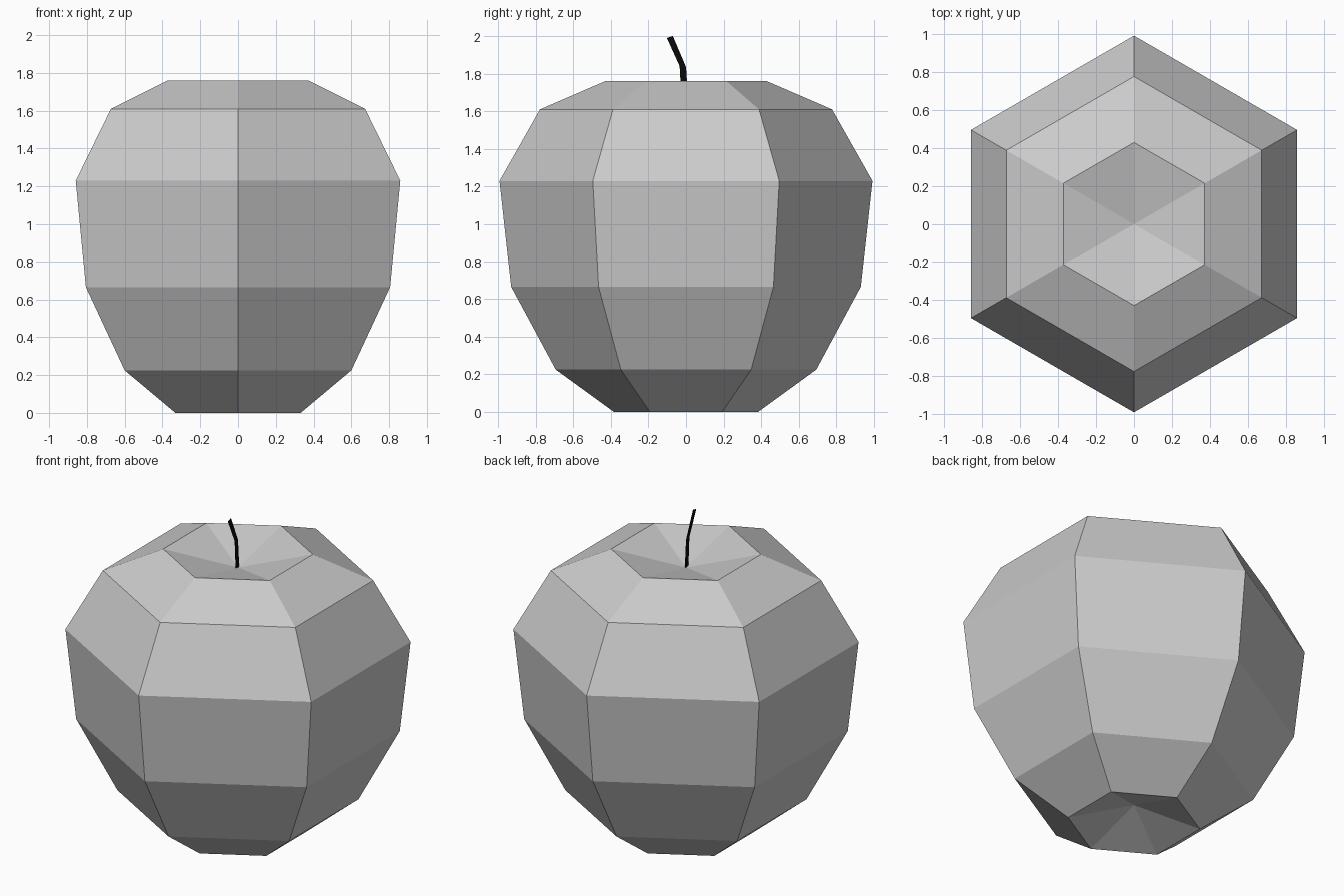
import bpy, bmesh
from math import sin, cos, pi

if "Cube" in bpy.data.objects:
    bpy.data.objects.remove(bpy.data.objects["Cube"])

SIDES = 6


def finish(name, bm):
    mesh = bpy.data.meshes.new(name)
    bm.to_mesh(mesh)
    bm.free()
    obj = bpy.data.objects.new(name, mesh)
    bpy.context.collection.objects.link(obj)
    return obj


# Apple body: six-sided turned profile (radius, height) with a pit at each end
profile = [(0.383, 0.0), (0.693, 0.225), (0.93, 0.665), (0.992, 1.23),
           (0.777, 1.61), (0.43, 1.76)]
bm = bmesh.new()
rings = [[bm.verts.new((r * cos(pi / 2 + 2 * pi * i / SIDES),
                        r * sin(pi / 2 + 2 * pi * i / SIDES), z))
          for i in range(SIDES)] for r, z in profile]
bottom_pit = bm.verts.new((0, 0, 0.12))
top_pit = bm.verts.new((0, 0, 1.66))
for i in range(SIDES):
    j = (i + 1) % SIDES
    for low, high in zip(rings, rings[1:]):
        bm.faces.new((low[i], low[j], high[j], high[i]))
    bm.faces.new((rings[-1][i], rings[-1][j], top_pit))
    bm.faces.new((rings[0][j], rings[0][i], bottom_pit))
finish("apple_body", bm)

# Stem: flat bent ribbon in the x = 0 plane, (y, z) of its two edges
left = [(-0.024, 1.66), (-0.034, 1.84), (-0.102, 1.99)]
right = [(0.012, 1.66), (0.0, 1.835), (-0.07, 2.0)]
bm = bmesh.new()
pairs = [(bm.verts.new((0, *a)), bm.verts.new((0, *b)))
         for a, b in zip(left, right)]
for (a, b), (c, d) in zip(pairs, pairs[1:]):
    bm.faces.new((a, b, d, c))
stem = finish("stem", bm)
dark = bpy.data.materials.new("dark_stem")
dark.diffuse_color = (0.003, 0.003, 0.003, 1)
dark.use_nodes = True
dark.node_tree.nodes["Principled BSDF"].inputs["Base Color"].default_value = dark.diffuse_color
stem.data.materials.append(dark)
